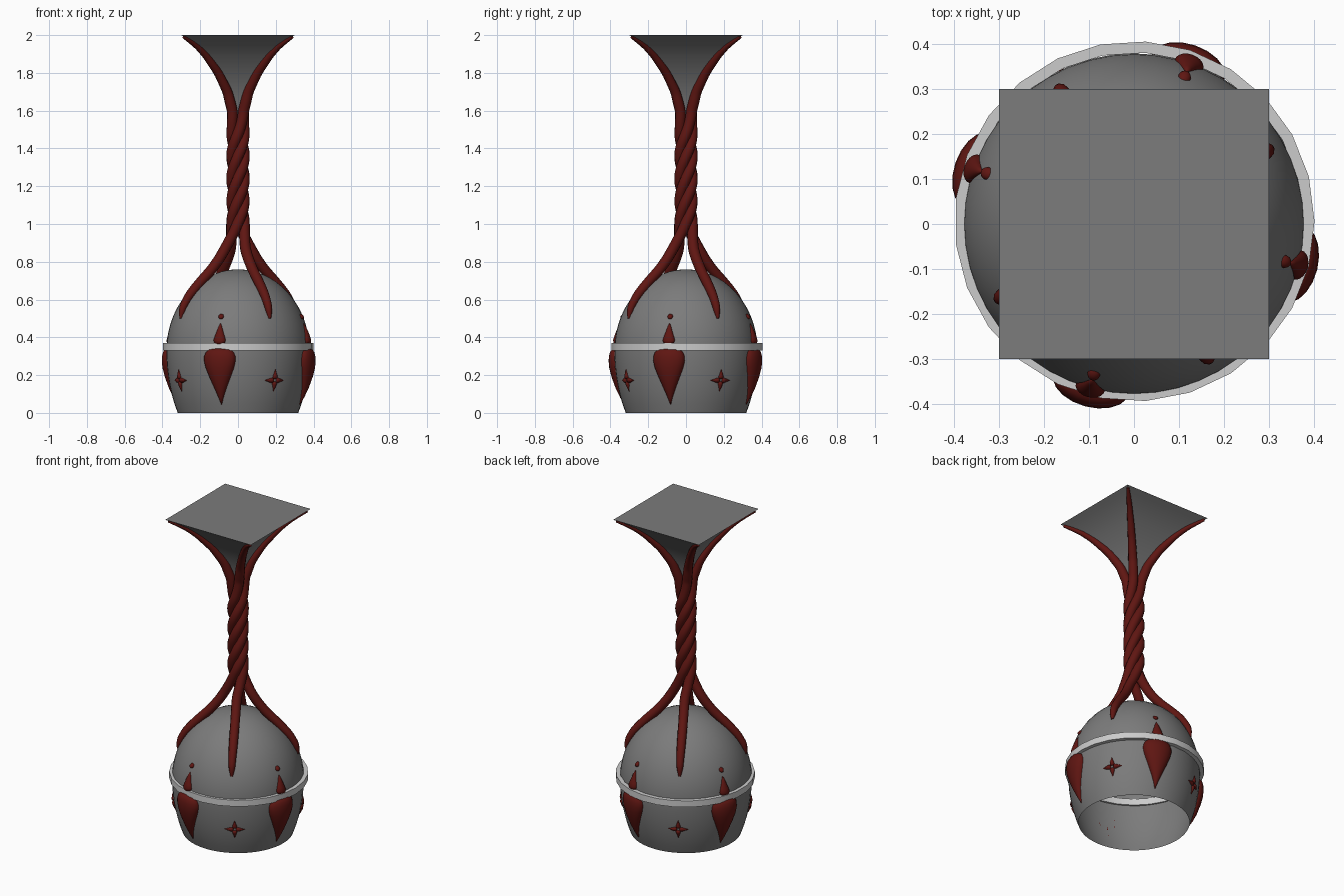
import bpy, bmesh, math
from math import sin, cos, pi, radians

if "Cube" in bpy.data.objects:
    bpy.data.objects.remove(bpy.data.objects["Cube"])


def material(name, color):
    m = bpy.data.materials.new(name)
    m.diffuse_color = (*color, 1)
    m.use_nodes = True
    m.node_tree.nodes["Principled BSDF"].inputs["Base Color"].default_value = m.diffuse_color
    return m


red = material("dark_red", (0.115, 0.008, 0.006))
dark = material("dark_grey", (0.2, 0.2, 0.2))
light = material("light_grey", (0.52, 0.52, 0.52))


def lerp(table, t):
    """Piecewise linear lookup in [(key, value), ...]."""
    for (a, va), (b, vb) in zip(table, table[1:]):
        if t <= b:
            return va + (vb - va) * max(0, (t - a) / (b - a))
    return table[-1][1]


def finish(name, bm, mat, angle=40):
    bmesh.ops.recalc_face_normals(bm, faces=bm.faces)
    me = bpy.data.meshes.new(name)
    bm.to_mesh(me)
    bm.free()
    ob = bpy.data.objects.new(name, me)
    bpy.context.collection.objects.link(ob)
    me.materials.append(mat)
    bpy.ops.object.select_all(action='DESELECT')
    ob.select_set(True)
    bpy.context.view_layer.objects.active = ob
    bpy.ops.object.shade_smooth_by_angle(angle=radians(angle))
    return ob


def loft(bm, rings, cap_start=False, cap_end=False, loop=False):
    """Bridge successive rings of points."""
    vs = [[bm.verts.new(p) for p in r] for r in rings]
    pairs = list(zip(vs, vs[1:])) + ([(vs[-1], vs[0])] if loop else [])
    for a, b in pairs:
        n = len(a)
        for i in range(n):
            bm.faces.new((a[i], a[(i + 1) % n], b[(i + 1) % n], b[i]))
    if cap_start:
        bm.faces.new(vs[0])
    if cap_end:
        bm.faces.new(vs[-1])


def circle(r, z, n, cx=0, cy=0):
    return [(cx + r * cos(2 * pi * i / n), cy + r * sin(2 * pi * i / n), z) for i in range(n)]


def dome_r(z):
    rz = 0.43 if z > 0.33 else 0.612
    return 0.379 * math.sqrt(max(0, 1 - ((z - 0.33) / rz) ** 2))


# Dome: open-bottomed bell body
bm = bmesh.new()
heights = [0.33 * i / 7 for i in range(7)] + [0.33 + 0.43 * sin(pi / 2 * i / 14) for i in range(14)]
loft(bm, [circle(dome_r(z), z, 48) for z in heights] + [circle(0.002, 0.76, 48)], cap_end=True)
finish("dome", bm, dark)

# Flat band around the dome
bm = bmesh.new()
loft(bm, [circle(r, z, 25, 0.001, 0.006) for r, z in
          ((0.375, 0.33), (0.4, 0.33), (0.4, 0.37), (0.375, 0.37))], loop=True)
finish("band", bm, light, 30)

# Flared square top with concave sides
bm = bmesh.new()
flare = [(1.55, 0.012), (1.62, 0.024), (1.69, 0.045), (1.76, 0.076), (1.83, 0.119),
         (1.89, 0.167), (1.94, 0.216), (1.98, 0.268), (2.0, 0.3)]
loft(bm, [[(s * x, s * y, z) for x, y in ((-1, -1), (1, -1), (1, 1), (-1, 1))] for z, s in flare],
     cap_start=True, cap_end=True)
finish("flared_top", bm, dark)

# Four twisted strands from the dome up to the corners
radial = [(0.50, 0.347), (0.56, 0.334), (0.62, 0.297), (0.69, 0.231), (0.76, 0.158), (0.82, 0.11),
          (0.88, 0.072), (0.95, 0.041), (1.0, 0.034), (1.52, 0.034), (1.6, 0.042), (1.7, 0.078),
          (1.8, 0.147), (1.89, 0.237), (1.95, 0.318), (1.99, 0.405)]
thick = [(0.50, 0.25), (0.54, 0.65), (0.65, 0.9), (0.85, 1), (1.65, 1), (1.85, 0.75), (1.96, 0.5), (1.99, 0.3)]


def twist(z):
    """Eased turn, 0 below the braid and 1 above it."""
    t, e = min(1, max(0, (z - 0.85) / 0.76)), 0.2
    v = 1 / (1 - e)
    if t < e:
        return v * t * t / (2 * e)
    if t > 1 - e:
        return 1 - v * (1 - t) ** 2 / (2 * e)
    return v * (t - e / 2)


for k in range(4):
    cu = bpy.data.curves.new("twisted_strand", 'CURVE')
    cu.dimensions = '3D'
    cu.bevel_depth = 0.0285
    cu.bevel_resolution = 3
    cu.use_fill_caps = True
    sp = cu.splines.new('NURBS')
    n = 66
    sp.points.add(n - 1)
    for i, p in enumerate(sp.points):
        z = 0.50 + 1.49 * i / (n - 1)
        a = radians(-61 + 90 * k + 466 * twist(z))
        r = lerp(radial, z)
        p.co = (r * cos(a), r * sin(a), z, 1)
        p.radius = lerp(thick, z)
    sp.order_u = 4
    sp.use_endpoint_u = True
    sp.resolution_u = 2
    cu.materials.append(red)
    ob = bpy.data.objects.new(f"twisted_strand_{k + 1}", cu)
    bpy.context.collection.objects.link(ob)
    bpy.ops.object.select_all(action='DESELECT')
    ob.select_set(True)
    bpy.context.view_layer.objects.active = ob
    bpy.ops.object.convert(target='MESH')
    bpy.ops.object.shade_smooth_by_angle(angle=radians(50))


def blob(bm, ang, z0, spin, profile, n=20):
    """Raised shape on the dome; profile = (along, half width, height), spin 90 points up."""
    c, s = cos(spin), sin(spin)
    rings = []
    for t, w, d in profile:
        ring = []
        for i in range(n):
            q = 2 * pi * i / n
            u, v = c * t - s * w * cos(q), s * t + c * w * cos(q)
            z = z0 + v
            # the back follows the dome wall so nothing shows inside
            r = dome_r(z) + (d * sin(q) if sin(q) > 0 else 0.0002)
            a = ang + u / dome_r(z0)
            ring.append((r * cos(a), r * sin(a), z))
        rings.append(ring)
    loft(bm, rings, True, True)


drop = [(0.045, 0.002, 0.003), (0.08, 0.014, 0.014), (0.13, 0.034, 0.026), (0.19, 0.059, 0.036),
        (0.24, 0.078, 0.042), (0.275, 0.086, 0.042), (0.3, 0.085, 0.039), (0.32, 0.077, 0.034),
        (0.335, 0.062, 0.024), (0.342, 0.02, 0.01)]
tip = [(0.362, 0.012, 0.01), (0.368, 0.027, 0.018), (0.385, 0.033, 0.022), (0.405, 0.027, 0.019),
       (0.43, 0.018, 0.014), (0.455, 0.010, 0.009), (0.473, 0.002, 0.003)]
petal = [(0.007, 0.006, 0.005), (0.013, 0.014, 0.013), (0.023, 0.013, 0.013),
         (0.04, 0.007, 0.008), (0.058, 0.001, 0.002)]
bead = [(-0.014 * cos(pi * i / 8), 0.014 * sin(pi * i / 8) + 0.0003, 0.014 * sin(pi * i / 8) + 0.0003)
        for i in range(9)]

# Drops, tips, beads and four-pointed stars, repeated around the dome
for k, (drop_deg, star_deg) in enumerate(((-105, -58), (-14, 30), (71, 118), (161, 213))):
    for name, z0, prof in (("large_drop", 0.3, drop), ("small_drop", 0.4, tip), ("bead", 0.51, bead)):
        bm = bmesh.new()
        if prof is not bead:
            prof = [(t - z0, w, d) for t, w, d in prof]
        blob(bm, radians(drop_deg), z0, pi / 2, prof)
        finish(f"{name}_{k + 1}", bm, red, 60)
    bm = bmesh.new()
    for j in range(4):
        blob(bm, radians(star_deg), 0.172, j * pi / 2, petal, 10)
    finish(f"star_{k + 1}", bm, red, 60)
